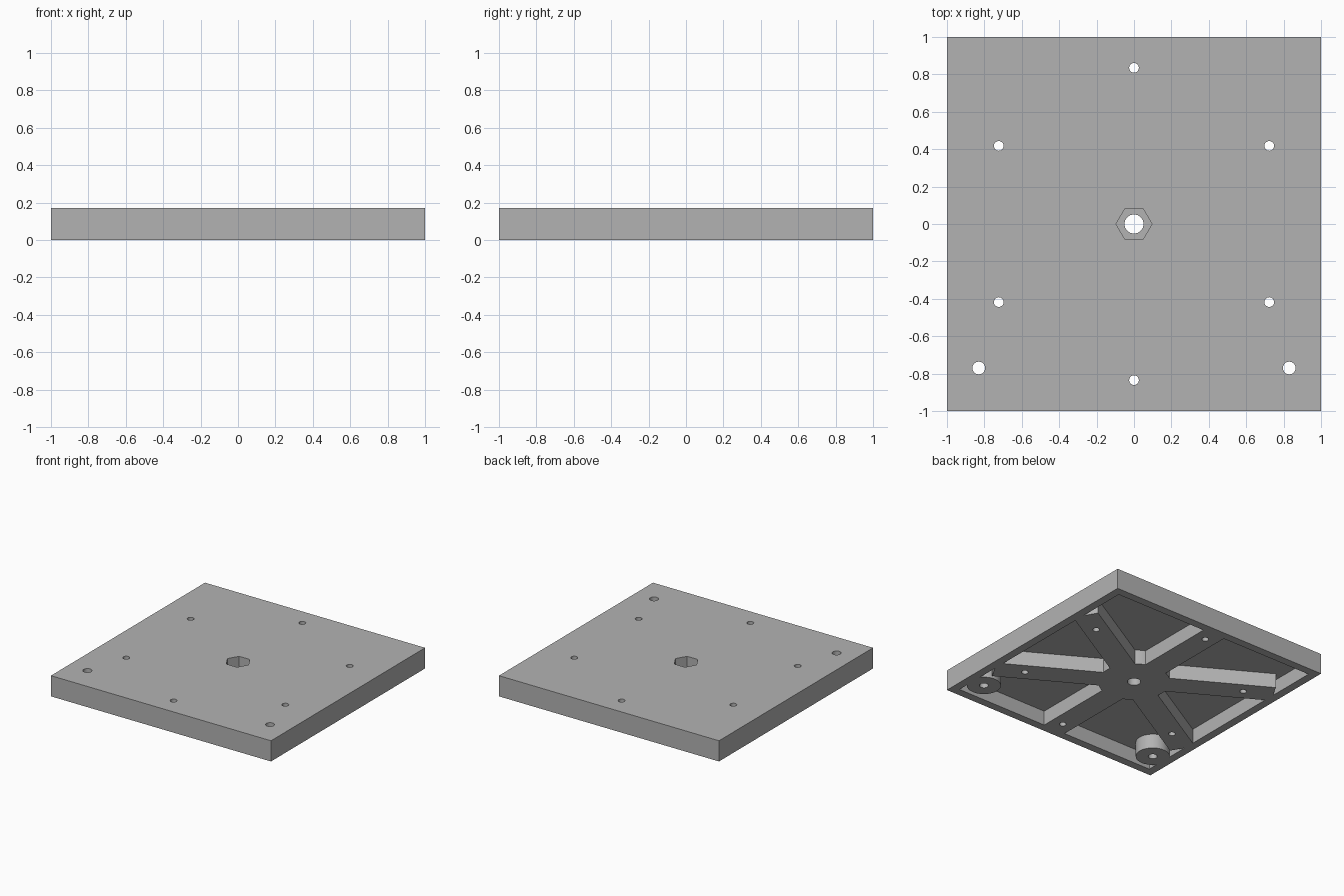
import bpy
from math import cos, sin, radians

cube = bpy.data.objects.get("Cube")
if cube:
    bpy.data.objects.remove(cube, do_unlink=True)

HEIGHT = 0.17        # overall thickness
POCKET = 0.12        # depth of the underside pockets
INNER = 1.866        # width inside the rim
BOLT_RADIUS = 0.835  # circle carrying the six small holes


def box(name, size, centre, angle=0):
    bpy.ops.mesh.primitive_cube_add(size=1, location=centre)
    ob = bpy.context.object
    ob.name = name
    ob.scale = size
    bpy.ops.object.transform_apply(location=False, rotation=False, scale=True)
    ob.rotation_euler.z = radians(angle)
    return ob


def cylinder(name, radius, x, y, low=-0.5, high=0.5, sides=48):
    bpy.ops.mesh.primitive_cylinder_add(
        vertices=sides, radius=radius, depth=high - low,
        location=(x, y, (low + high) / 2))
    ob = bpy.context.object
    ob.name = name
    return ob


def subtract(target, tool):
    """Cut the tool out of the target, then discard the tool."""
    bpy.context.view_layer.update()
    mod = target.modifiers.new("cut", 'BOOLEAN')
    mod.operation = 'DIFFERENCE'
    mod.solver = 'EXACT'
    mod.object = tool
    bpy.ops.object.select_all(action='DESELECT')
    target.select_set(True)
    bpy.context.view_layer.objects.active = target
    bpy.ops.object.modifier_apply(modifier=mod.name)
    bpy.data.objects.remove(tool, do_unlink=True)


# Solid square plate
plate = box("base_plate", (2, 2, HEIGHT), (0, 0, HEIGHT / 2))

# Underside pocket volume, keeping three crossing ribs, a hub and two bosses
pocket = box("pocket_cutter", (INNER, INNER, POCKET + 0.1),
             (0, 0, (POCKET - 0.1) / 2))
pocket.hide_render = True
for angle in (30, 90, 150):
    subtract(pocket, box("rib", (2.134, 0.2, 1), (0, 0, 0), angle))
subtract(pocket, cylinder("hub", 0.272, 0, 0))
for side in (-1, 1):
    subtract(pocket, cylinder("boss", 0.128, side * 0.83, -0.77))
subtract(plate, pocket)

# Bolt holes at the rib ends
for angle in range(30, 390, 60):
    a = radians(angle)
    subtract(plate, cylinder("bolt_hole", 0.026, BOLT_RADIUS * cos(a),
                             BOLT_RADIUS * sin(a), sides=24))

# Larger holes through the bosses
for side in (-1, 1):
    subtract(plate, cylinder("boss_hole", 0.034, side * 0.83, -0.77, sides=24))

# Central bore and hexagonal nut recess
subtract(plate, cylinder("bore", 0.051, 0, 0, sides=32))
nut = cylinder("nut_recess", 0.096, 0, 0, low=0.07, high=0.3, sides=6)
nut.rotation_euler.z = radians(30)
subtract(plate, nut)

# Single grey material, rounded walls smooth and edges sharp
grey = bpy.data.materials.new("plain_grey")
grey.use_nodes = True
colour = (0.45, 0.45, 0.45, 1)
grey.diffuse_color = colour
grey.node_tree.nodes["Principled BSDF"].inputs["Base Color"].default_value = colour
plate.data.materials.clear()
plate.data.materials.append(grey)
plate.select_set(True)
bpy.context.view_layer.objects.active = plate
bpy.ops.object.shade_smooth_by_angle(angle=radians(30))
